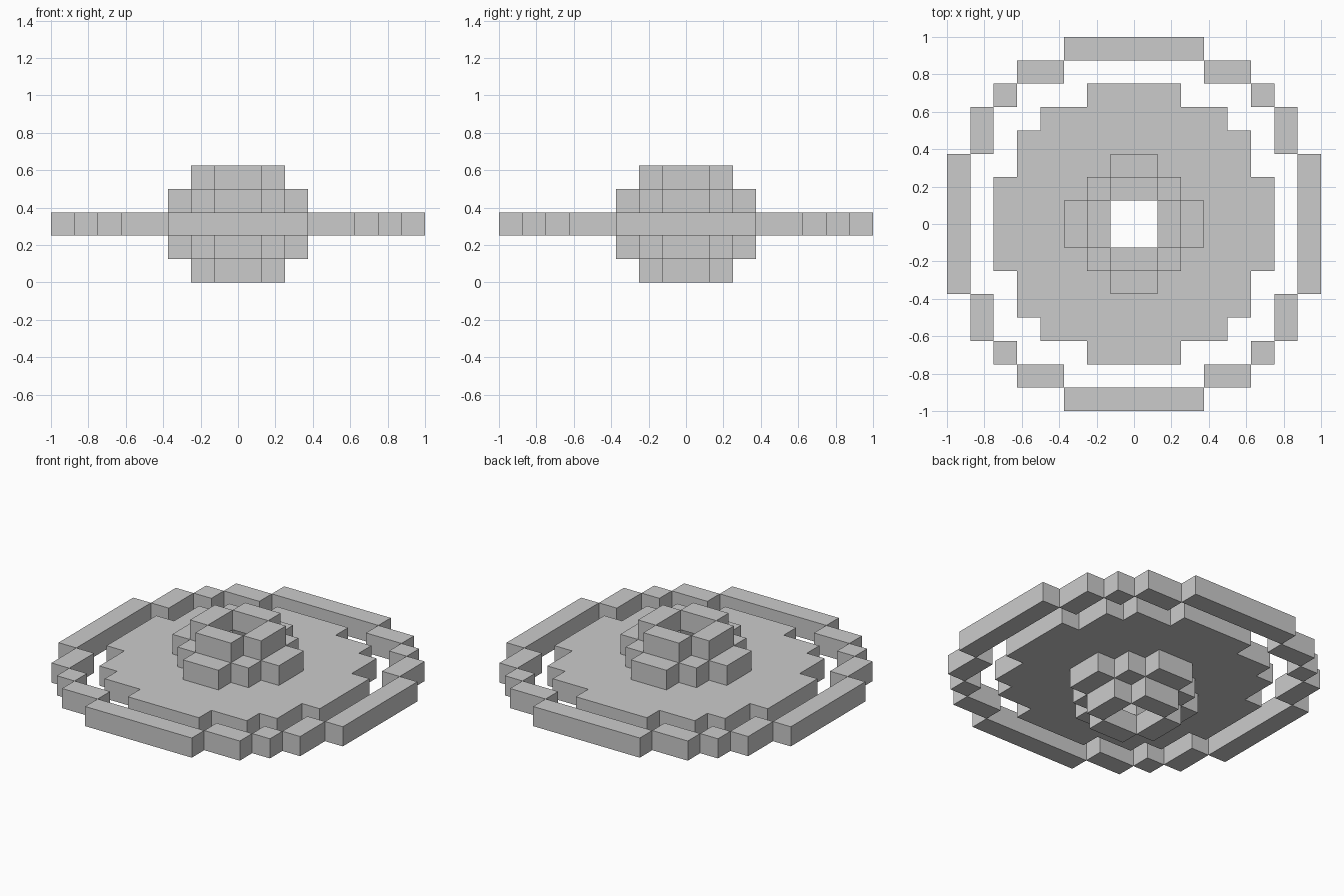
import bpy
import bmesh

if "Cube" in bpy.data.objects:
    bpy.data.objects.remove(bpy.data.objects["Cube"])

U = 0.125  # size of one block


def blocks(name, quadrant, layer):
    """Build a one-block-high part from (x0, x1, y0, y1) block ranges of one
    quadrant, mirrored to all four; only the exposed faces are made."""
    cells = set()
    for x0, x1, y0, y1 in quadrant:
        for x in range(x0, x1):
            for y in range(y0, y1):
                cells |= {(a, b) for a in (x, -1 - x) for b in (y, -1 - y)}
    bm = bmesh.new()

    def quad(*pts):
        bm.faces.new([bm.verts.new((x * U, y * U, z * U)) for x, y, z in pts])

    lo, hi = layer, layer + 1
    for x, y in sorted(cells):
        c = [(x, y), (x + 1, y), (x + 1, y + 1), (x, y + 1)]
        quad(*[(*p, hi) for p in c])
        quad(*[(*p, lo) for p in reversed(c)])
        for i, (dx, dy) in enumerate([(0, -1), (1, 0), (0, 1), (-1, 0)]):
            if (x + dx, y + dy) not in cells:
                p, q = c[i], c[(i + 1) % 4]
                quad((*p, lo), (*q, lo), (*q, hi), (*p, hi))
    bmesh.ops.remove_doubles(bm, verts=bm.verts, dist=1e-5)
    mesh = bpy.data.meshes.new(name)
    bm.to_mesh(mesh)
    bm.free()
    obj = bpy.data.objects.new(name, mesh)
    bpy.context.collection.objects.link(obj)


# Thin stepped ring around the outside
blocks("outer_ring", [(0, 3, 7, 8), (3, 5, 6, 7), (5, 6, 5, 6),
                      (6, 7, 3, 5), (7, 8, 0, 3)], 2)

# Stepped disc with a square hole in the middle
blocks("disc", [(1, 6, 0, 1), (0, 6, 1, 2), (0, 5, 2, 4),
                (0, 4, 4, 5), (0, 2, 5, 6)], 2)

# Hollow hub, wide and narrow courses above and below the disc
wide = [(0, 1, 2, 3), (1, 2, 1, 2), (2, 3, 0, 1)]
narrow = [(0, 1, 1, 2), (1, 2, 0, 1)]
for side, wide_layer, narrow_layer in [("upper", 3, 4), ("lower", 1, 0)]:
    blocks(side + "_hub_wide_course", wide, wide_layer)
    blocks(side + "_hub_narrow_course", narrow, narrow_layer)
